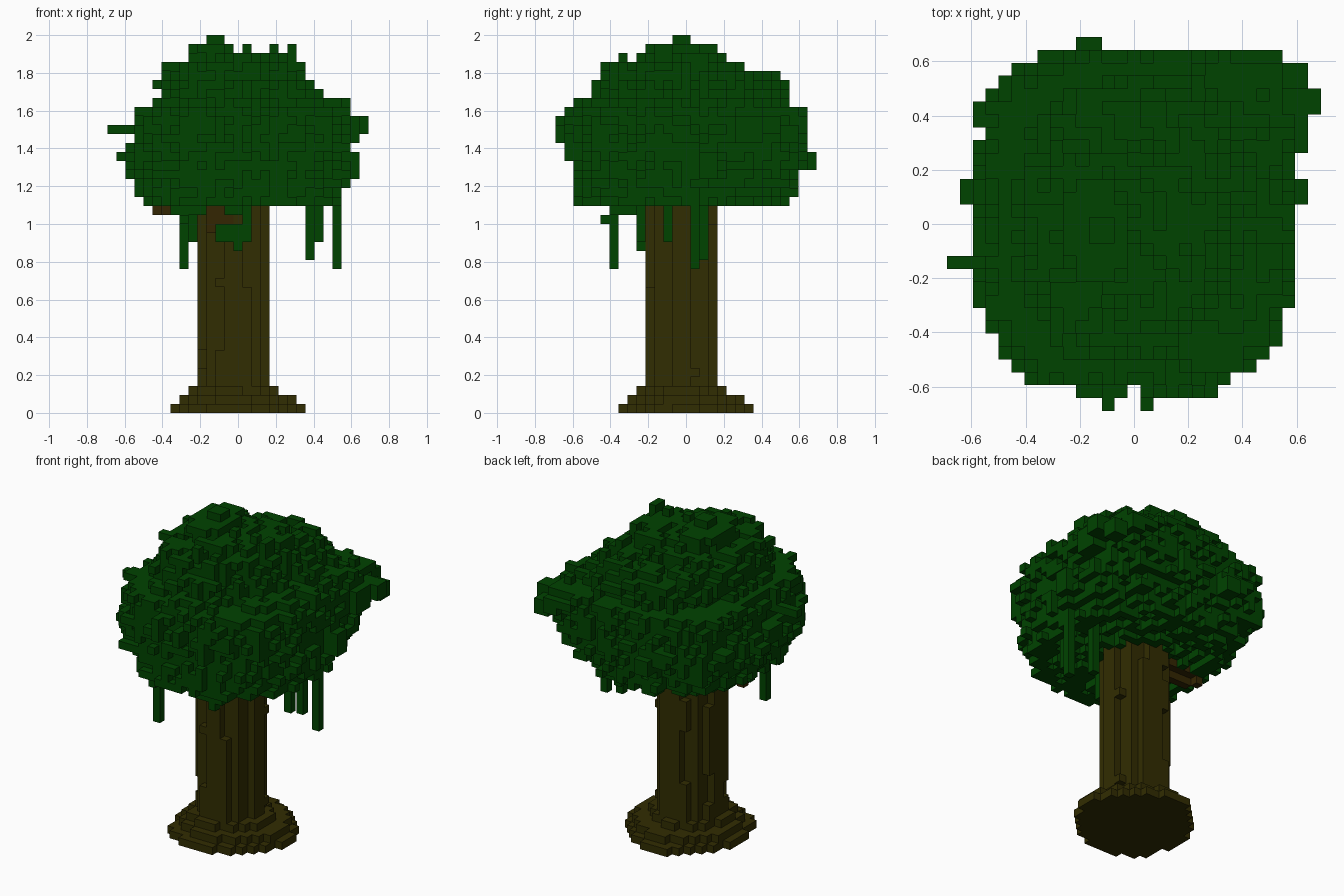
import bpy, bmesh, random
from mathutils import Vector

random.seed(7)
if "Cube" in bpy.data.objects:
    bpy.data.objects.remove(bpy.data.objects["Cube"], do_unlink=True)

V = 2 / 42          # edge length of one cube
HALF = 14.5         # half of the 29-cube wide grid


def material(name, rgb):
    m = bpy.data.materials.new(name)
    m.use_nodes = True
    m.diffuse_color = (*rgb, 1)
    b = next(n for n in m.node_tree.nodes if n.type == 'BSDF_PRINCIPLED')
    b.inputs["Base Color"].default_value = (*rgb, 1)
    b.inputs["Roughness"].default_value = 0.9
    return m


LEAF = material("leaf green", (0.0, 0.056, 0.0))
BARK = material("bark brown", (0.031, 0.026, 0.0005))
WOOD = material("branch brown", (0.034, 0.019, 0.0005))

AXES = [Vector(a) for a in ((1, 0, 0), (0, 1, 0), (0, 0, 1))]


def box(x0, x1, y0, y1, z0, z1):
    """Set of cells, upper bounds exclusive."""
    return {(x, y, z) for x in range(x0, x1) for y in range(y0, y1) for z in range(z0, z1)}


def neighbours(c):
    return [(c[0] + s * a, c[1] + s * b, c[2] + s * d)
            for a, b, d in ((1, 0, 0), (0, 1, 0), (0, 0, 1)) for s in (1, -1)]


def voxel_object(name, cells, mat):
    """Mesh the outer faces of a set of grid cells."""
    bm = bmesh.new()
    verts = {}

    def vert(p):
        key = tuple(round(v) for v in p)
        if key not in verts:
            verts[key] = bm.verts.new(((key[0] - HALF) * V, (key[1] - HALF) * V, key[2] * V))
        return verts[key]

    for c in sorted(cells):
        o = Vector(c)
        for i in range(3):
            n, u, w = AXES[i], AXES[(i + 1) % 3], AXES[(i + 2) % 3]
            for s in (0, 1):
                step = n if s else -n
                if tuple(round(v) for v in o + step) in cells:
                    continue
                b = o + n * s
                quad = [b, b + u, b + u + w, b + w]
                bm.faces.new([vert(p) for p in (quad if s else quad[::-1])])
    me = bpy.data.meshes.new(name)
    bm.to_mesh(me)
    bm.free()
    me.materials.append(mat)
    ob = bpy.data.objects.new(name, me)
    bpy.context.collection.objects.link(ob)
    return ob


def reach(x, y, bounds, powers):
    """Superelliptic distance of a cell; powers for -x-y, +x-y, -x+y, +x+y."""
    x0, x1, y0, y1 = bounds
    dx = (x + .5 - (x0 + x1) / 2) * 2 / (x1 - x0)
    dy = (y + .5 - (y0 + y1) / 2) * 2 / (y1 - y0)
    p = powers[(dx > 0) + 2 * (dy > 0)]
    return (abs(dx) ** p + abs(dy) ** p) ** (1 / p)


GRID = sorted((x, y) for x, y, _ in box(0, 29, 0, 29, 0, 1))

# Root flare: shrinking discs
roots = set()
for z, (a, b) in enumerate(((7, 22), (8, 21), (9, 19), (10, 18), (10, 18))):
    roots |= {(x, y, z) for x, y in GRID
              if reach(x, y, (a, b, a, b), (2.4, 1.7, 1.7, 1.6)) <= 1.02 - .06 * random.random()}

# Trunk: a round column of upright strips, the outer ones broken at random heights
trunk = set()
for x, y, _ in sorted(box(10, 18, 10, 18, 0, 1)):
    r = ((x - 13.5) ** 2 + (y - 13.5) ** 2) ** .5
    core = r < 3.55
    on = core or random.random() < .5
    for z in range(3, 28):
        if not core and random.random() < .12:
            on = not on
        if on and r < 3.9:
            trunk.add((x, y, z))

# Side branch and bare wood below the crown
wood = box(5, 11, 15, 16, 23, 25) | box(5, 6, 15, 16, 22, 23) | box(6, 10, 14, 15, 22, 24)
wood |= box(11, 14, 10, 11, 20, 24)
voxel_object("root_flare", roots, BARK)
voxel_object("trunk", trunk - wood - roots, BARK)
voxel_object("side_branch", wood, WOOD)

# Crown layers from the bottom up: x0, x1, y0, y1
ROWS = ((4, 26, 2, 26), (3, 26, 2, 27), (3, 27, 2, 27), (2, 27, 2, 27), (2, 27, 2, 28),
        (2, 27, 2, 28), (2, 27, 2, 28), (3, 27, 1, 28), (3, 27, 1, 28), (3, 27, 1, 28),
        (3, 27, 1, 28), (5, 27, 2, 26), (5, 24, 4, 26), (5, 23, 4, 26), (6, 22, 5, 25),
        (6, 22, 5, 21), (9, 21, 9, 19), (9, 14, 10, 18))


def corners(k):
    """Squareness of the four corners of crown layer k."""
    if k < 3:
        return 2.5, 2.4, 2.5, 1.8 + k * .4
    if k < 11:
        return 3.5, 3.0, 3.8, min(6, 2 + k * .55)
    if k < 16:
        return 2.4, 1.7, 2.1, 3.8
    return 2.4, 2.4, 2.6, 2.4


crown = set()
for x, y in GRID:
    drop = random.choice((0, 0, 0, 1, 1))      # uneven column tops
    lift = random.choice((0, 0, 1, 2))         # uneven underside
    for k in range(len(ROWS)):
        row = min(k + drop, len(ROWS) - 1) if k > 10 else k
        d = reach(x, y, ROWS[row], corners(row))
        if d <= 1.025 - .14 * random.random() and (k >= lift or d > .85):
            crown.add((x, y, 23 + k))

# Tufts sticking out of the crown
for t in ((0, 5, 11, 12, 31, 32), (1, 4, 16, 18, 28, 29), (10, 12, 26, 29, 27, 29),
          (26, 29, 23, 25, 31, 33), (26, 28, 20, 23, 30, 33), (26, 28, 25, 27, 30, 32),
          (12, 13, 0, 4, 30, 33), (15, 16, 0, 4, 30, 32),
          (11, 13, 13, 15, 40, 42), (10, 11, 16, 18, 39, 41), (15, 16, 12, 13, 39, 41),
          (18, 19, 12, 13, 39, 41), (20, 21, 11, 13, 38, 41), (13, 14, 7, 8, 38, 40),
          (2, 5, 14, 15, 28, 30), (25, 28, 16, 18, 26, 29), (20, 21, 25, 28, 30, 32),
          (22, 23, 25, 28, 29, 31), (24, 26, 26, 28, 31, 33), (18, 19, 1, 4, 28, 30)):
    crown |= box(*t)

# Drop stray single cubes
crown = {c for c in crown if any(n in crown for n in neighbours(c))}
crown -= trunk | wood
voxel_object("crown", crown, LEAF)

# Vines and leaf clumps hanging below the crown
vines = set()
for x, y, z in ((8, 6, 16), (9, 9, 19), (22, 16, 17), (23, 12, 19), (25, 15, 16)):
    vines |= box(x, x + 1, y, y + 1, z, 27)
for t in ((12, 16, 9, 10, 19, 21), (14, 15, 9, 11, 18, 19), (15, 16, 9, 10, 21, 24),
          (7, 11, 6, 10, 22, 24), (8, 9, 5, 7, 21, 22), (9, 10, 9, 11, 20, 23),
          (11, 18, 5, 9, 23, 24), (13, 15, 6, 9, 22, 23)):
    vines |= box(*t)
voxel_object("hanging_vines", vines - crown - trunk - wood, LEAF)
